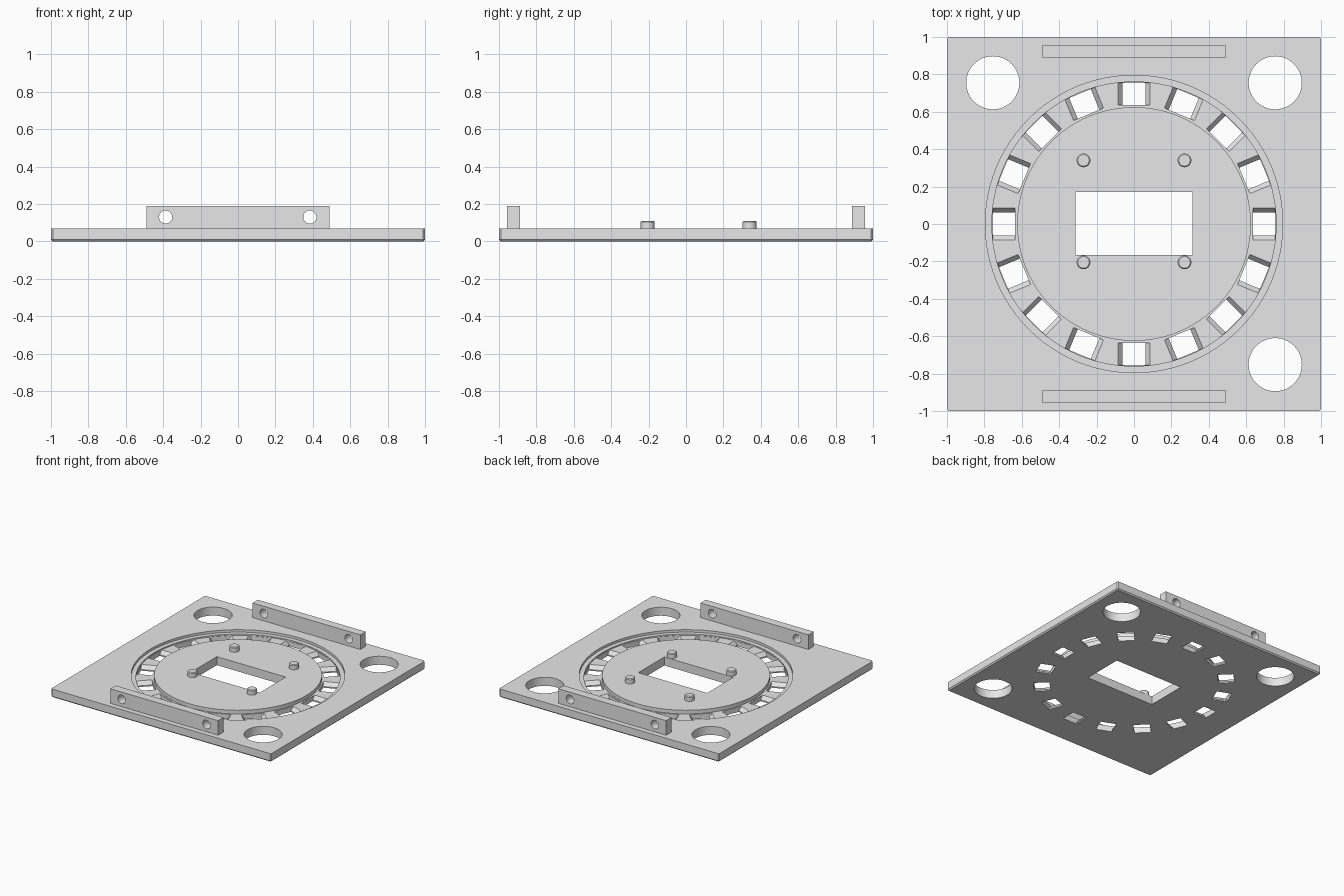
import bpy, bmesh, math
from mathutils import Matrix, Vector

if "Cube" in bpy.data.objects:
    bpy.data.objects.remove(bpy.data.objects["Cube"])

grey = bpy.data.materials.new("plain_grey")
grey.diffuse_color = (0.8, 0.8, 0.8, 1)
grey.use_nodes = True
grey.node_tree.nodes["Principled BSDF"].inputs["Base Color"].default_value = grey.diffuse_color
TOP = 0.07


def finish(name, bm):
    bmesh.ops.recalc_face_normals(bm, faces=bm.faces)
    me = bpy.data.meshes.new(name)
    bm.to_mesh(me)
    bm.free()
    me.materials.append(grey)
    ob = bpy.data.objects.new(name, me)
    bpy.context.collection.objects.link(ob)
    return ob


def add_box(bm, lo, hi):
    size = [b - a for a, b in zip(lo, hi)]
    mid = [(a + b) / 2 for a, b in zip(lo, hi)]
    m = Matrix.Translation(mid) @ Matrix.Diagonal((*size, 1))
    bmesh.ops.create_cube(bm, size=1, matrix=m)


def add_cyl(bm, centre, r, depth, segs=48, along_y=False):
    m = Matrix.Translation(centre)
    if along_y:
        m = m @ Matrix.Rotation(math.pi / 2, 4, 'X')
    bmesh.ops.create_cone(bm, cap_ends=True, segments=segs, radius1=r, radius2=r,
                          depth=depth, matrix=m)


def add_lathe(bm, profile, segs):
    rings = []
    for i in range(segs):
        a = 2 * math.pi * i / segs
        rings.append([bm.verts.new((r * math.cos(a), r * math.sin(a), z)) for r, z in profile])
    n = len(profile)
    for i in range(segs):
        p, q = rings[i], rings[(i + 1) % segs]
        for j in range(n):
            k = (j + 1) % n
            bm.faces.new((p[j], q[j], q[k], p[k]))


def cut(ob, bm):
    cutter = finish("cutter", bm)
    cutter.hide_render = True
    mod = ob.modifiers.new("cut", 'BOOLEAN')
    mod.operation = 'DIFFERENCE'
    mod.solver = 'EXACT'
    mod.object = cutter
    bpy.context.view_layer.objects.active = ob
    bpy.ops.object.modifier_apply(modifier=mod.name)
    bpy.data.objects.remove(cutter)


def smooth(ob):
    bpy.ops.object.select_all(action='DESELECT')
    ob.select_set(True)
    bpy.context.view_layer.objects.active = ob
    bpy.ops.object.shade_smooth_by_angle(angle=math.radians(25))


# Base plate, chamfered on every edge except the top rim
bm = bmesh.new()
add_box(bm, (-1, -1, 0), (1, 1, TOP))
edges = [e for e in bm.edges if min(v.co.z for v in e.verts) < 0.01]
bmesh.ops.bevel(bm, geom=edges, offset=0.01, segments=1, affect='EDGES')
plate = finish("base_plate", bm)

# Stepped ring groove around the central disc
bm = bmesh.new()
add_lathe(bm, [(0.625, 0.04), (0.76, 0.04), (0.76, 0.05), (0.795, 0.05),
               (0.795, 0.1), (0.625, 0.1)], 96)
cut(plate, bm)

# Sixteen slots in the groove floor, flared towards the top
bm = bmesh.new()
section = [(-0.0625, -0.05), (0.0625, -0.05), (0.0625, 0.01), (0.095, 0.05),
           (-0.095, 0.05), (-0.0625, 0.01)]
for i in range(16):
    rot = Matrix.Rotation(math.pi * i / 8, 3, 'Z')
    ends = [[bm.verts.new(rot @ Vector((r, y, z))) for y, z in section] for r in (0.635, 0.755)]
    bm.faces.new(ends[0])
    bm.faces.new(ends[1])
    for j in range(6):
        k = (j + 1) % 6
        bm.faces.new((ends[0][j], ends[0][k], ends[1][k], ends[1][j]))
cut(plate, bm)

# Central window and three corner holes
bm = bmesh.new()
add_box(bm, (-0.313, -0.165, -0.1), (0.313, 0.172, 0.2))
for x, y in ((-0.755, 0.755), (0.755, 0.755), (0.755, -0.752)):
    add_cyl(bm, (x, y, 0.03), 0.142, 0.3, 64)
cut(plate, bm)
smooth(plate)

# Upright brackets with two cross holes each
for name, s in (("front_bracket", -1), ("back_bracket", 1)):
    bm = bmesh.new()
    y0, y1 = sorted((s * 0.888, s * 0.957))
    add_box(bm, (-0.49, y0, TOP - 0.005), (0.49, y1, 0.19))
    bracket = finish(name, bm)
    bm = bmesh.new()
    for x in (-0.387, 0.384):
        add_cyl(bm, (x, s * 0.92, 0.13), 0.035, 0.3, 32, along_y=True)
    cut(bracket, bm)
    smooth(bracket)

# Four mounting posts with a fine chamfer on top
for x in (-0.27, 0.27):
    for y in (-0.205, 0.34):
        bm = bmesh.new()
        add_cyl(bm, (x, y, 0.0875), 0.037, 0.045, 24)
        rim = [e for e in bm.edges if all(v.co.z > 0.1 for v in e.verts)]
        bmesh.ops.bevel(bm, geom=rim, offset=0.006, segments=1, affect='EDGES')
        side = "left" if x < 0 else "right"
        smooth(finish(side + ("_front" if y < 0 else "_back") + "_post", bm))
